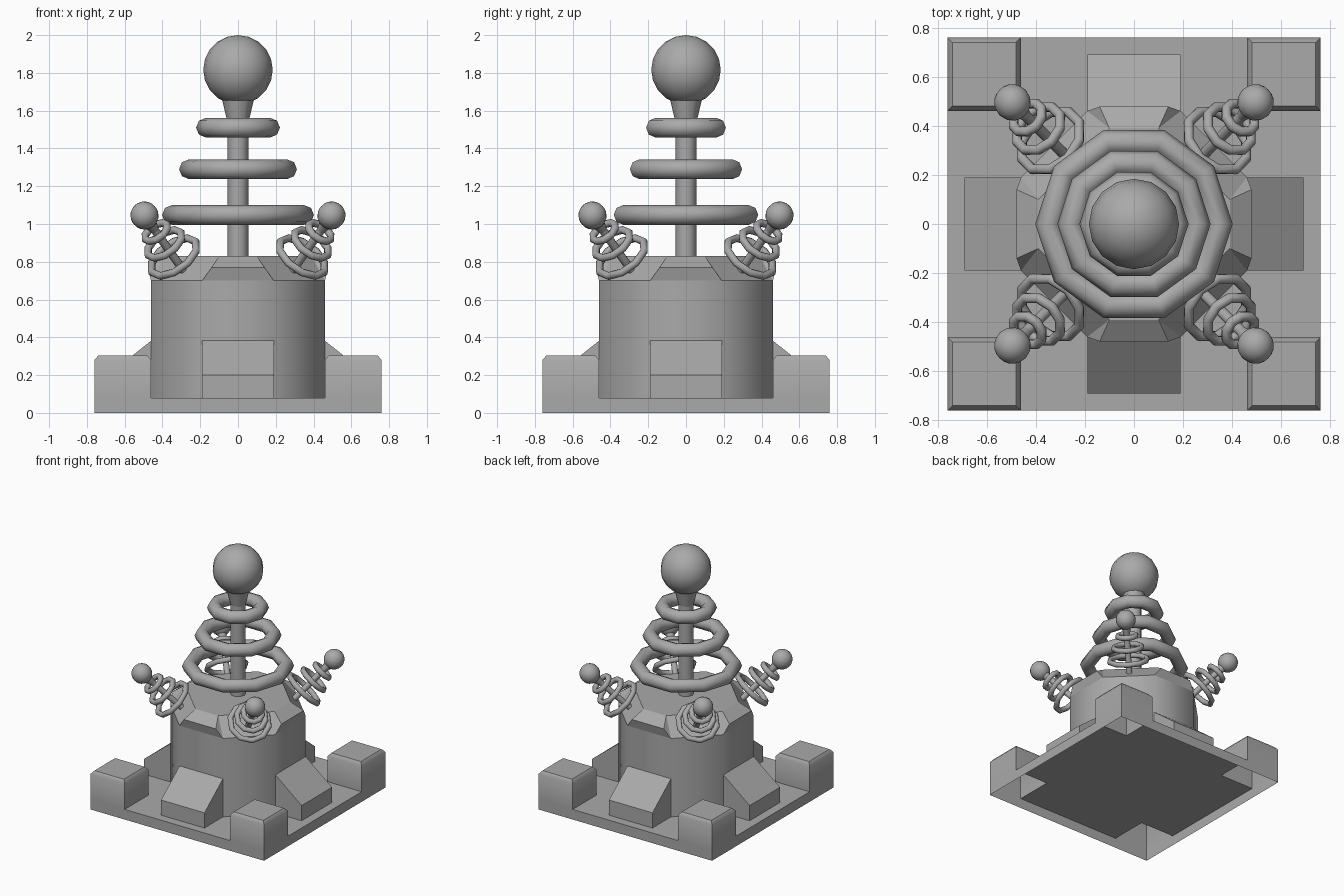
import bpy, bmesh, math
from mathutils import Matrix, Vector

if "Cube" in bpy.data.objects:
    bpy.data.objects.remove(bpy.data.objects["Cube"], do_unlink=True)

GREY = (0.4, 0.4, 0.4, 1)
mat = bpy.data.materials.new("plain_grey")
mat.use_nodes = True
mat.diffuse_color = GREY
mat.node_tree.nodes["Principled BSDF"].inputs["Base Color"].default_value = GREY


def finish(name, bm, smooth=None, matrix=None, fix_normals=True):
    """Turn a bmesh into an object, optionally smooth below an angle."""
    if matrix:
        bm.transform(matrix)
    if fix_normals:
        bmesh.ops.recalc_face_normals(bm, faces=bm.faces[:])
    me = bpy.data.meshes.new(name)
    bm.to_mesh(me)
    bm.free()
    me.materials.append(mat)
    ob = bpy.data.objects.new(name, me)
    bpy.context.collection.objects.link(ob)
    if smooth:
        bpy.ops.object.select_all(action='DESELECT')
        ob.select_set(True)
        bpy.context.view_layer.objects.active = ob
        bpy.ops.object.shade_smooth_by_angle(angle=math.radians(smooth))
    return ob


def quarter_turns():
    return [Matrix.Rotation(math.pi / 2 * i, 4, 'Z') for i in range(4)]


# Base: hollow sheet with a raised block at each corner, open underneath
OUT, IN, PLATE = 0.76, 0.46, 0.08
bm = bmesh.new()
ticks = [-OUT, -IN, IN, OUT]
grid = [[bm.verts.new((x, y, PLATE)) for x in ticks] for y in ticks]
corners = []
for j in range(3):
    for i in range(3):
        f = bm.faces.new((grid[j][i], grid[j][i + 1], grid[j + 1][i + 1], grid[j + 1][i]))
        if i != 1 and j != 1:
            corners.append(f)
rim = [e for e in bm.edges if e.is_boundary]
skirt = bmesh.ops.extrude_edge_only(bm, edges=rim)["geom"]
for v in skirt:
    if isinstance(v, bmesh.types.BMVert):
        v.co.z = 0
bm.normal_update()
bmesh.ops.inset_individual(bm, faces=corners, thickness=0, depth=0.2)
bmesh.ops.inset_individual(bm, faces=corners, thickness=0.03, depth=0.025)
finish("base", bm, smooth=45)

# Body: smooth eight-sided wall
HALF = 0.19
WALL_TOP, ROOF = 0.70, 0.83
bm = bmesh.new()
ring = []
for turn in quarter_turns():
    for x in (-HALF, HALF):
        ring.append([bm.verts.new(turn @ Vector((x, -IN, z))) for z in (PLATE, WALL_TOP)])
for a, b in zip(ring, ring[1:] + ring[:1]):
    bm.faces.new((a[0], b[0], b[1], a[1]))
finish("body_wall", bm, smooth=50)

# Roof: four overhanging brows with sloped corners between them
bm = bmesh.new()
sides = []
for turn in quarter_turns():
    low, mid, top = [[bm.verts.new(turn @ Vector((s * w, -d, z))) for s in (-1, 1)]
                     for w, d, z in ((HALF, IN, WALL_TOP), (0.14, 0.478, 0.77), (0.10, 0.39, ROOF))]
    bm.faces.new((low[0], low[1], mid[1], mid[0]))
    bm.faces.new((mid[0], mid[1], top[1], top[0]))
    bm.faces.new((low[0], mid[0], top[0]))
    bm.faces.new((low[1], top[1], mid[1]))
    sides.append((low, top))
for (low, top), (low2, top2) in zip(sides, sides[1:] + sides[:1]):
    bm.faces.new((low[1], low2[0], top2[0], top[1]))
bm.faces.new([v for low, top in sides for v in top])
finish("roof", bm)

# Ramps: sloped buttress on each side of the body
for n, turn in enumerate(quarter_turns()):
    bm = bmesh.new()
    profile = [(-0.69, PLATE), (-0.69, 0.20), (-0.45, 0.39), (-0.45, PLATE)]
    face = bm.faces.new([bm.verts.new((-HALF, y, z)) for y, z in profile])
    geom = bmesh.ops.extrude_face_region(bm, geom=[face], use_keep_orig=True)["geom"]
    moved = [v for v in geom if isinstance(v, bmesh.types.BMVert)]
    bmesh.ops.translate(bm, verts=moved, vec=(2 * HALF, 0, 0))
    finish(f"ramp_{n + 1}", bm, matrix=turn)


def torus(bm, radius, tube, z, major=10, minor=8):
    loops = []
    for i in range(major):
        a = 2 * math.pi * i / major
        loop = []
        for j in range(minor):
            b = 2 * math.pi * j / minor
            r = radius + tube * math.cos(b)
            loop.append(bm.verts.new((r * math.cos(a), r * math.sin(a), z + tube * math.sin(b))))
        loops.append(loop)
    for i in range(major):
        p, q = loops[i], loops[(i + 1) % major]
        for j in range(minor):
            k = (j + 1) % minor
            bm.faces.new((p[j], q[j], q[k], p[k]))


def antenna(prefix, matrix):
    """Ball on a pole with three widening rings; origin at the ball centre."""
    bm = bmesh.new()
    bmesh.ops.create_uvsphere(bm, u_segments=16, v_segments=10, radius=0.184)
    finish(prefix + "_ball", bm, 50, matrix)

    bm = bmesh.new()
    bmesh.ops.create_cone(bm, cap_ends=True, segments=12, radius1=0.055, radius2=0.055,
                          depth=1.0, matrix=Matrix.Translation((0, 0, -0.62)))
    finish(prefix + "_pole", bm, 50, matrix)

    bm = bmesh.new()
    bmesh.ops.create_cone(bm, cap_ends=True, segments=12, radius1=0.056, radius2=0.09,
                          depth=0.14, matrix=Matrix.Translation((0, 0, -0.205)))
    finish(prefix + "_collar", bm, 50, matrix)

    for n, (outer, z) in enumerate(((0.222, -0.306), (0.312, -0.526), (0.402, -0.768))):
        bm = bmesh.new()
        torus(bm, outer - 0.052, 0.052, z)
        finish(f"{prefix}_ring_{n + 1}", bm, 50, matrix)


# Main antenna and four small copies leaning out from the corners
antenna("main_antenna", Matrix.Translation((0, 0, 1.816)))
lean = Matrix.Rotation(math.pi / 4, 4, 'Z') @ Matrix.Rotation(math.pi / 4, 4, 'Y')
for n, turn in enumerate(quarter_turns()):
    place = turn @ Matrix.Translation((0.495, 0.495, 1.045)) @ lean @ Matrix.Scale(0.405, 4)
    antenna(f"corner_antenna_{n + 1}", place)
